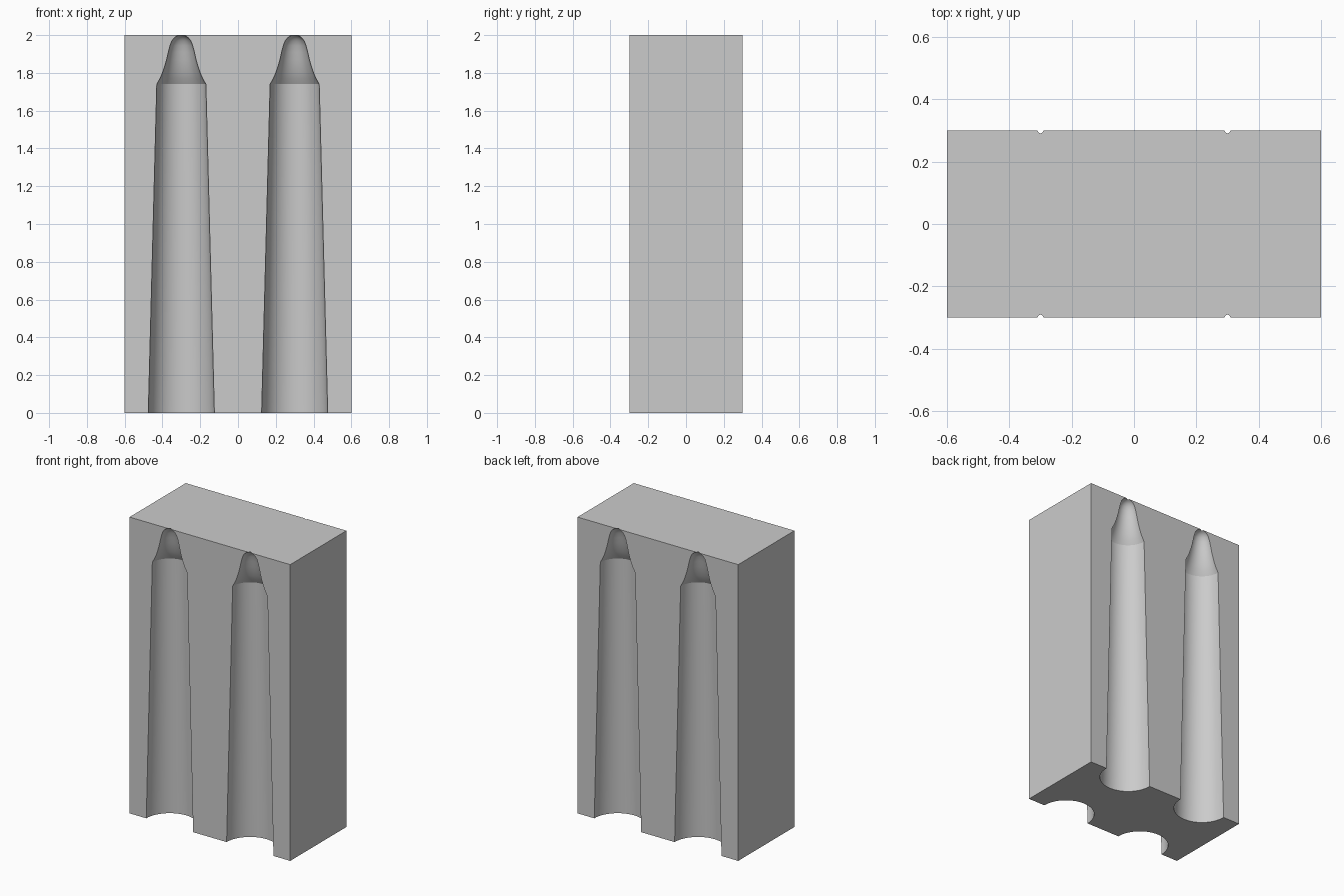
import bpy, bmesh, math

if "Cube" in bpy.data.objects:
    bpy.data.objects.remove(bpy.data.objects["Cube"], do_unlink=True)

grey = bpy.data.materials.new("plain grey")
grey.use_nodes = True
colour = (0.6, 0.6, 0.6, 1)
grey.diffuse_color = colour
grey.node_tree.nodes["Principled BSDF"].inputs["Base Color"].default_value = colour

# Solid mould block
bpy.ops.mesh.primitive_cube_add(size=1, location=(0, 0, 1))
block = bpy.context.object
block.name = "mould_block"
block.scale = (1.2, 0.6, 2)
bpy.ops.object.transform_apply(location=True, rotation=False, scale=True)
block.data.materials.append(grey)

# Half profile of the cavity (radius, height): tapered shaft, then a flared rounded tip
PROFILE = [(0.1763, -0.05), (0.13, 1.74), (0.113, 1.77), (0.1, 1.8), (0.088, 1.835),
           (0.078, 1.87), (0.069, 1.91), (0.06, 1.945), (0.05, 1.97), (0.038, 1.985),
           (0.025, 1.995), (0.009, 2.0), (0.008, 2.03)]
SIDES = 64


def cavity_cutter(name, x, y):
    bm = bmesh.new()
    rings = []
    for r, z in PROFILE:
        rings.append([bm.verts.new((x + r * math.cos(a), y + r * math.sin(a), z))
                      for a in (2 * math.pi * i / SIDES for i in range(SIDES))])
    for low, high in zip(rings, rings[1:]):
        for i in range(SIDES):
            j = (i + 1) % SIDES
            bm.faces.new((low[i], low[j], high[j], high[i]))
    bm.faces.new(rings[0][::-1])
    bm.faces.new(rings[-1])
    mesh = bpy.data.meshes.new(name)
    bm.to_mesh(mesh)
    bm.free()
    mesh.materials.append(grey)
    cutter = bpy.data.objects.new(name, mesh)
    bpy.context.collection.objects.link(cutter)
    return cutter


# Two half cavities in the front face and two in the back face
for side, y in (("front", -0.3), ("back", 0.3)):
    for hand, x in (("right", -0.3), ("left", 0.3)):
        cutter = cavity_cutter(f"{side}_{hand}_cavity_cutter", x, y)
        cut = block.modifiers.new(f"{side}_{hand}_cavity", "BOOLEAN")
        cut.operation = "DIFFERENCE"
        cut.solver = "EXACT"
        cut.object = cutter
        bpy.context.view_layer.objects.active = block
        bpy.ops.object.modifier_apply(modifier=cut.name)
        bpy.data.objects.remove(cutter, do_unlink=True)

# Smooth cavities with crisp block edges
bpy.ops.object.select_all(action="DESELECT")
block.select_set(True)
bpy.context.view_layer.objects.active = block
bpy.ops.object.shade_smooth_by_angle(angle=math.radians(25))
